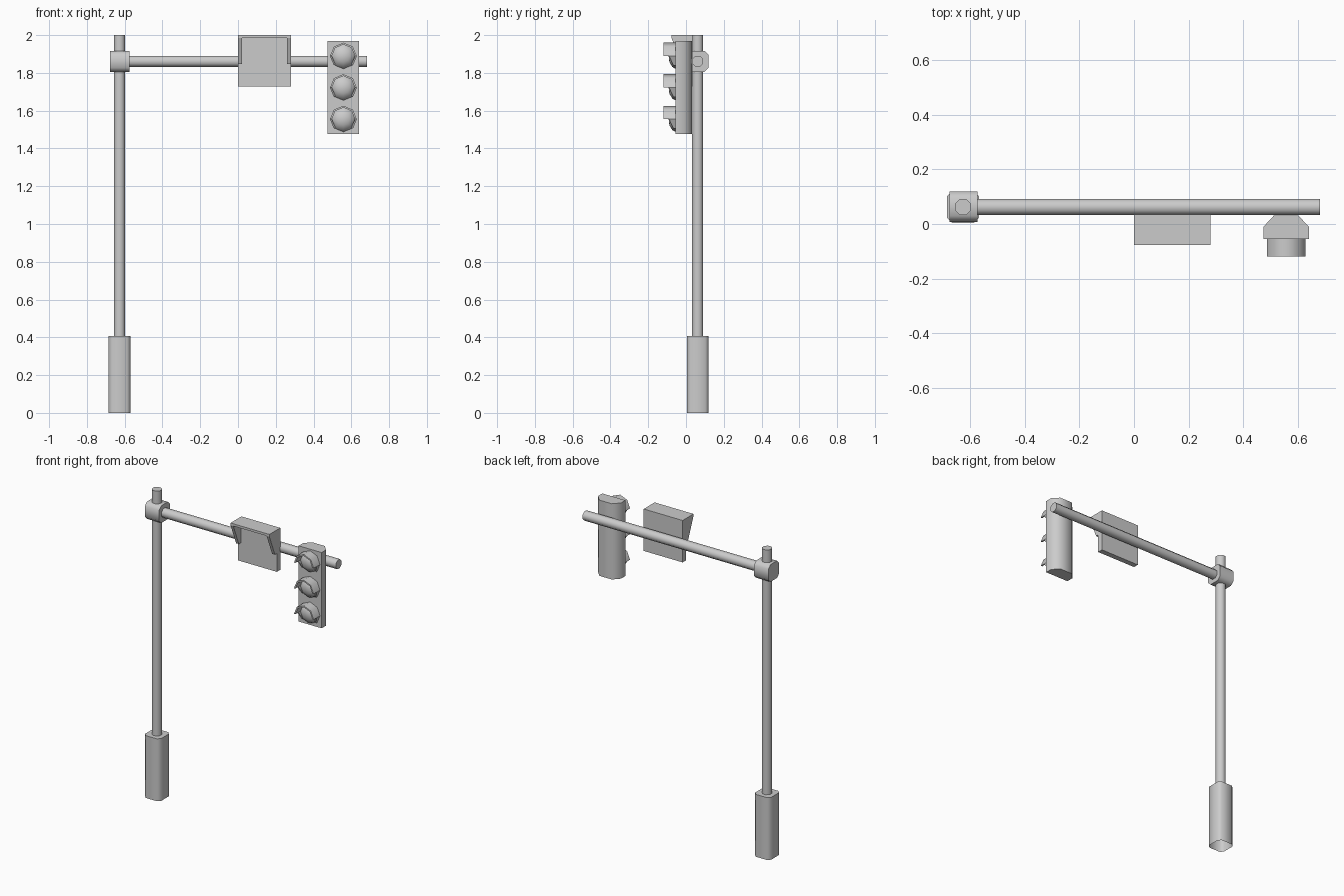
import bpy, bmesh, math
from mathutils import Vector

if "Cube" in bpy.data.objects:
    bpy.data.objects.remove(bpy.data.objects["Cube"])

PX, PY, ARM_Z = -0.627, 0.062, 1.861     # pole axis and arm height


def finish(name, bm, smooth=True):
    bmesh.ops.recalc_face_normals(bm, faces=bm.faces)
    me = bpy.data.meshes.new(name)
    bm.to_mesh(me)
    bm.free()
    ob = bpy.data.objects.new(name, me)
    bpy.context.collection.objects.link(ob)
    if smooth:
        bpy.ops.object.select_all(action='DESELECT')
        ob.select_set(True)
        bpy.context.view_layer.objects.active = ob
        bpy.ops.object.shade_smooth_by_angle(angle=math.radians(50))
    return ob


def add_prism(bm, profile, axis, a, b, caps=(True, True)):
    """Extrude a 2D profile along axis: x -> (y,z), z -> (x,y)."""
    def place(p, t):
        return Vector((t, *p)) if axis == 'x' else Vector((*p, t))
    lo = [bm.verts.new(place(p, a)) for p in profile]
    hi = [bm.verts.new(place(p, b)) for p in profile]
    n = len(profile)
    for i in range(n):
        j = (i + 1) % n
        bm.faces.new((lo[i], lo[j], hi[j], hi[i]))
    if caps[0]:
        bm.faces.new(lo[::-1])
    if caps[1]:
        bm.faces.new(hi)


def prism(name, profile, axis, a, b, caps=(True, True), smooth=True):
    bm = bmesh.new()
    add_prism(bm, profile, axis, a, b, caps)
    return finish(name, bm, smooth)


def octagon(cx, cy, apothem):
    r = apothem / math.cos(math.pi / 8)
    return [(cx + r * math.cos((k + .5) * math.pi / 4),
             cy + r * math.sin((k + .5) * math.pi / 4)) for k in range(8)]


def chamfered(cx, cy, h, c):
    q = [(h, h - c), (h - c, h), (c - h, h), (-h, h - c),
         (-h, c - h), (c - h, -h), (h - c, -h), (h, c - h)]
    return [(cx + u, cy + v) for u, v in q]


# Pole, base sleeve (open underneath), joint and arm
prism("base", chamfered(PX, PY, 0.058, 0.018), 'z', 0, 0.406, (False, True))
prism("pole", octagon(PX, PY, 0.029), 'z', 0.4, 2.0)
prism("joint_block", chamfered(PY + .002, ARM_Z, 0.056, 0.022), 'x', -0.677, -0.574)
prism("arm", octagon(PY, ARM_Z, 0.029), 'x', -0.6, 0.682)

# Hooded sign box: thin panel, top hood and two tapered cheeks
bm = bmesh.new()
panel = [(0.035, 1.727), (0.035, 2.0), (0.0, 2.0), (0.0, 1.727)]
hood = [(0.0, 1.985), (0.0, 2.0), (-0.077, 2.0), (-0.077, 1.985)]
cheek = [(0.0, 1.985), (-0.077, 1.985), (-0.02, 1.846), (0.0, 1.846)]
add_prism(bm, panel, 'x', 0.0, 0.28)
add_prism(bm, hood, 'x', 0.0, 0.28)
for x in (0.0, 0.26):
    add_prism(bm, cheek, 'x', x, x + 0.02)
finish("hooded_sign", bm, False)

# Signal housing with a chamfered back
SX, FRONT = 0.558, -0.055
half = [(0.083, FRONT), (0.083, -0.01), (0.045, 0.031)]
outline = [(SX + x, y) for x, y in half] + [(SX - x, y) for x, y in half[::-1]]
prism("signal_housing", outline, 'z', 1.477, 1.97)


def lens(name, z):
    # Domed eight-sided lens
    bm = bmesh.new()
    rings = []
    for r, y in ((0.068, -0.054), (0.058, -0.072), (0.032, -0.088)):
        rings.append([bm.verts.new((SX + r * math.cos(k * math.pi / 4), y,
                                    z + r * math.sin(k * math.pi / 4))) for k in range(8)])
    tip = bm.verts.new((SX, -0.092, z))
    for k in range(8):
        j = (k + 1) % 8
        for a, b in zip(rings, rings[1:]):
            bm.faces.new((a[k], a[j], b[j], b[k]))
        bm.faces.new((rings[-1][k], rings[-1][j], tip))
    finish(name, bm)


def visor(name, z):
    # Long upper half, short tapering ends below the centre line
    bm = bmesh.new()
    path = [(-45, -0.066), (0, -0.09), (0, -0.12), (45, -0.12), (90, -0.12),
            (135, -0.12), (180, -0.12), (180, -0.09), (225, -0.066)]
    secs = []
    for deg, y in path:
        t = math.radians(deg)
        secs.append([bm.verts.new((SX + r * math.cos(t), yy, z + r * math.sin(t)))
                     for r, yy in ((0.071, FRONT), (0.071, y), (0.061, y), (0.061, FRONT))])
    for a, b in zip(secs, secs[1:]):
        step = (a[0].co - b[0].co).length < 1e-6
        for i in ([1] if step else range(3)):
            bm.faces.new((a[i], a[i + 1], b[i + 1], b[i]))
    bm.faces.new(secs[0])
    bm.faces.new(secs[-1])
    bmesh.ops.remove_doubles(bm, verts=bm.verts, dist=1e-5)
    finish(name, bm)


for label, z in (("top", 1.889), ("middle", 1.722), ("bottom", 1.555)):
    lens("lens_" + label, z)
    visor("visor_" + label, z)
